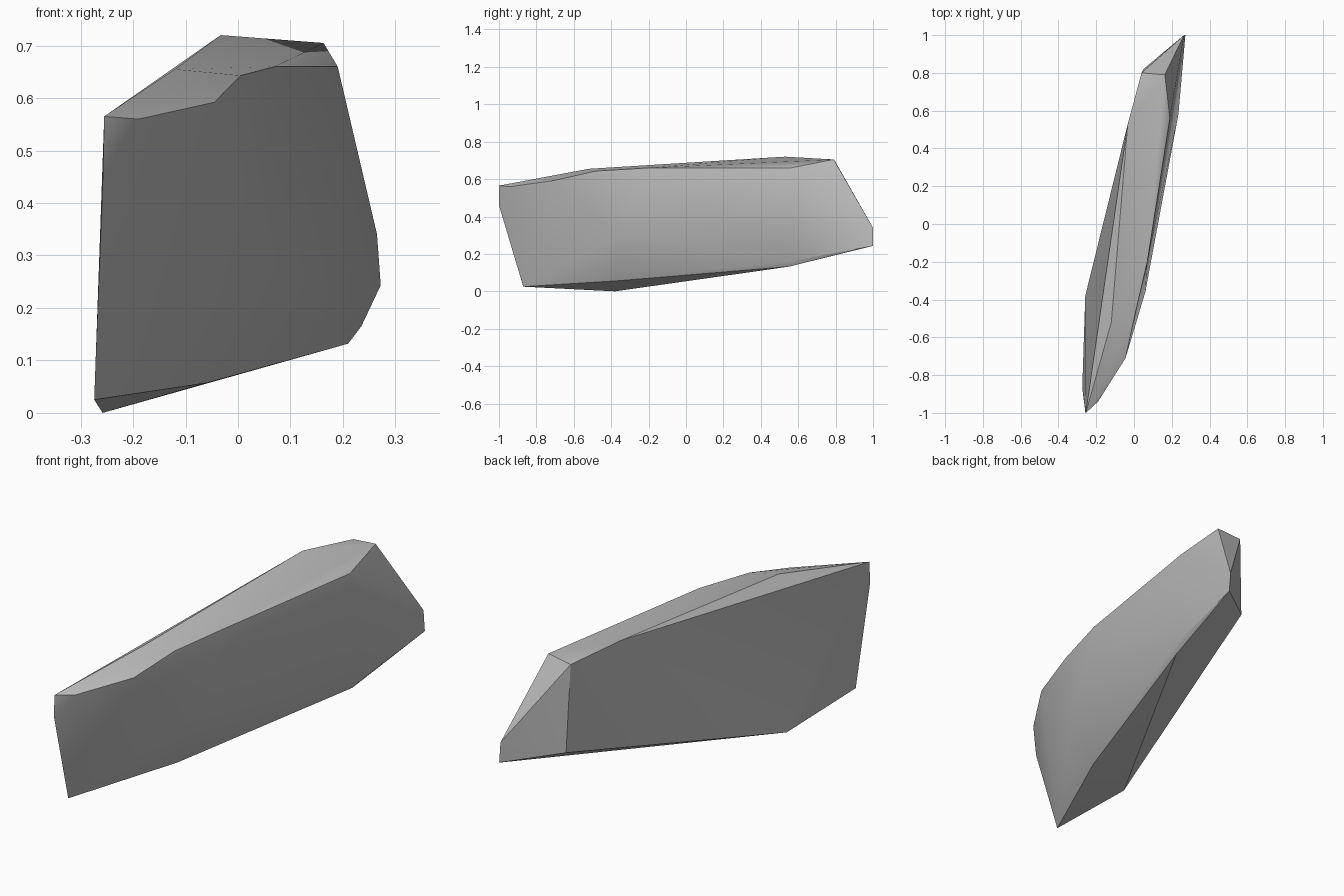
import bpy
import bmesh
import math

# Remove only the default object
default_cube = bpy.data.objects.get("Cube")
if default_cube:
    bpy.data.objects.remove(default_cube, do_unlink=True)


def flat_material(name, colour):
    """Make a plain material with one colour."""
    material = bpy.data.materials.new(name)
    material.use_nodes = True
    material.diffuse_color = colour
    shader = material.node_tree.nodes["Principled BSDF"]
    shader.inputs["Base Color"].default_value = colour
    shader.inputs["Roughness"].default_value = 0.9
    return material


def chiselled_stone(name, corner_groups, material, smooth_angle):
    """Wrap a convex stone skin around its corner points."""
    mesh = bpy.data.meshes.new(name)
    stone = bpy.data.objects.new(name, mesh)
    bpy.context.collection.objects.link(stone)

    bm = bmesh.new()
    for corners in corner_groups:
        for corner in corners:
            bm.verts.new(corner)
    hull = bmesh.ops.convex_hull(bm, input=bm.verts)
    unused = set(hull["geom_interior"]) | set(hull["geom_unused"])
    loose = [v for v in unused if isinstance(v, bmesh.types.BMVert)]
    bmesh.ops.delete(bm, geom=loose, context='VERTS')
    bmesh.ops.recalc_face_normals(bm, faces=bm.faces)
    bm.to_mesh(mesh)
    bm.free()

    mesh.materials.append(material)
    bpy.ops.object.select_all(action='DESELECT')
    stone.select_set(True)
    bpy.context.view_layer.objects.active = stone
    bpy.ops.object.shade_smooth_by_angle(angle=math.radians(smooth_angle))
    return stone


# Upper rim, from the narrow front end round to the back and along the ridge
upper_rim = [
    (-.255, -1, .565), (-.19, -.94, .56), (-.045, -.71, .592),
    (.005, -.48, .643), (.07, -.2, .66), (.19, .56, .66),
    (.163, .79, .705), (.04, .8, .69), (-.033, .53, .72),
    (-.12, -.52, .655),
]

# Blunt front edge, bulging broad side and back tip
middle_band = [
    (-.257, -1, .46), (.06, -.36, .3), (.235, .58, .165),
    (.265, 1, .34), (.272, 1, .243), (.05, .82, .28),
]

# Keel on the underside
lower_rim = [
    (-.274, -.87, .025), (-.258, -.38, 0), (-.12, -.5, .062),
    (-.06, -.36, .057), (.21, .55, .132),
]

grey_stone = flat_material("grey_stone", (.5, .5, .5, 1))
chiselled_stone("rock_slab", [upper_rim, middle_band, lower_rim], grey_stone, 30)
